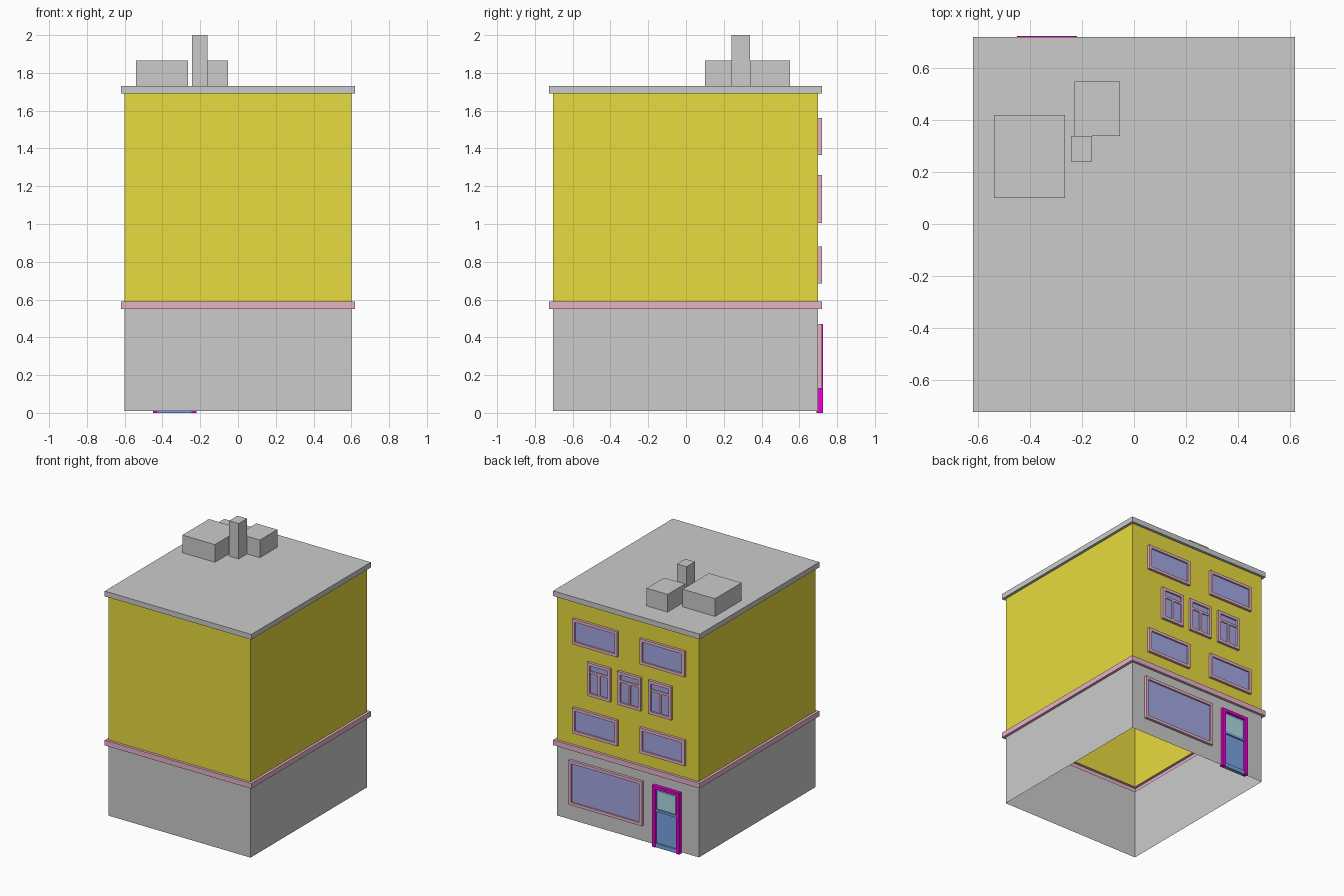
import bpy

if "Cube" in bpy.data.objects:
    bpy.data.objects.remove(bpy.data.objects["Cube"])

def material(name, r, g, b):
    m = bpy.data.materials.new(name)
    m.diffuse_color = (r, g, b, 1)
    m.use_nodes = True
    m.node_tree.nodes["Principled BSDF"].inputs["Base Color"].default_value = m.diffuse_color
    return m

YELLOW = material("yellow_paint", 0.80, 0.71, 0.05)
PINK = material("pink_trim", 0.80, 0.45, 0.58)
GLASS = material("window_blue", 0.37, 0.39, 0.76)
DOOR = material("door_blue", 0.20, 0.37, 0.78)
TEAL = material("door_glass_teal", 0.42, 0.71, 0.74)
MAGENTA = material("door_magenta", 0.85, 0.0, 0.65)

def make(name, verts, faces, mat=None):
    me = bpy.data.meshes.new(name)
    me.from_pydata(verts, [], faces)
    ob = bpy.data.objects.new(name, me)
    bpy.context.collection.objects.link(ob)
    if mat:
        me.materials.append(mat)
    return ob

def box(name, x0, x1, y0, y1, z0, z1, mat=None):
    v = [(x, y, z) for z in (z0, z1) for x, y in ((x0, y0), (x1, y0), (x1, y1), (x0, y1))]
    f = [(3, 2, 1, 0), (4, 5, 6, 7)] + [(i, (i + 1) % 4, 4 + (i + 1) % 4, 4 + i) for i in range(4)]
    return make(name, v, f, mat)

def skin(name, levels, mat=None, cap=False):
    """Hollow rectangular shell through (outward offset, z) levels."""
    v, f = [], []
    for o, z in levels:
        v += [(-.6 - o, -.705 - o, z), (.6 + o, -.705 - o, z), (.6 + o, .70 + o, z), (-.6 - o, .70 + o, z)]
    for k in range(len(levels) - 1):
        for i in range(4):
            a, b = 4 * k + i, 4 * k + (i + 1) % 4
            f.append((a, b, b + 4, a + 4))
    if cap:
        n = len(v)
        f.append((n - 4, n - 3, n - 2, n - 1))
    return make(name, v, f, mat)

def frame(name, x0, x1, z0, z1, w, y0, y1, mat):
    """Rectangular picture frame standing out from the back wall."""
    def rect(d, y):
        return [(x0 + d, y, z0 + d), (x0 + d, y, z1 - d), (x1 - d, y, z1 - d), (x1 - d, y, z0 + d)]
    loops = [rect(0, y0), rect(0, y1), rect(w, y1), rect(w, y0)]
    f = []
    for k in range(4):
        for i in range(4):
            j, n = (i + 1) % 4, (k + 1) % 4
            f.append((4 * k + i, 4 * k + j, 4 * n + j, 4 * n + i))
    return make(name, sum(loops, []), f, mat)

def window(name, x0, x1, z0, z1, w=0.022):
    frame(name + "_frame", x0, x1, z0, z1, w, .70, .72, PINK)
    make(name + "_glass", [(x0 + w, .708, z0 + w), (x0 + w, .708, z1 - w),
                           (x1 - w, .708, z1 - w), (x1 - w, .708, z0 + w)], [(0, 1, 2, 3)], GLASS)

# Hollow building shell, open underneath
skin("ground_floor_walls", [(0, .01), (0, .55)])
skin("floor_band", [(0, .55), (.02, .55), (.02, .59), (0, .59)], PINK)
skin("upper_walls", [(0, .59), (0, 1.69)], YELLOW)
skin("roof_slab", [(0, 1.69), (.02, 1.69), (.02, 1.73)], cap=True)

# Roof boxes and chimney
box("roof_box_large", -.54, -.265, .10, .42, 1.73, 1.865)
box("roof_box_small", -.23, -.053, .34, .55, 1.73, 1.865)
box("chimney", -.243, -.162, .24, .34, 1.73, 2.0)

# Wide windows on the lower and upper rows, shop window below
for row, z0, z1 in (("lower", .685, .88), ("upper", 1.365, 1.56)):
    for side, x0, x1 in (("left", .08, .46), ("right", -.49, -.11)):
        window(f"{row}_window_{side}", x0, x1, z0, z1)
window("shop_window", -.13, .49, .13, .47)

# Middle row with transom and mullion
for i, cx in enumerate((-.28, -.02, .237)):
    window(f"middle_window_{i}", cx - .098, cx + .098, 1.005, 1.26)
    box(f"middle_transom_{i}", cx - .078, cx + .078, .70, .716, 1.18, 1.197, PINK)
    box(f"middle_mullion_{i}", cx - .009, cx + .009, .70, .716, 1.02, 1.185, PINK)

# Door with surround, glass panel and rail
for side, x in (("left", -.245), ("right", -.45)):
    box(f"door_post_{side}", x, x + .025, .69, .725, 0, .47, MAGENTA)
box("door_lintel", -.425, -.245, .69, .725, .447, .47, MAGENTA)
box("door_panel", -.425, -.245, .69, .708, 0, .447, DOOR)
box("door_glass", -.41, -.26, .70, .711, .295, .43, TEAL)
box("door_rail", -.425, -.245, .70, .718, .272, .29, DOOR)
box("door_kickboard", -.425, -.245, .70, .718, 0, .03, DOOR)
